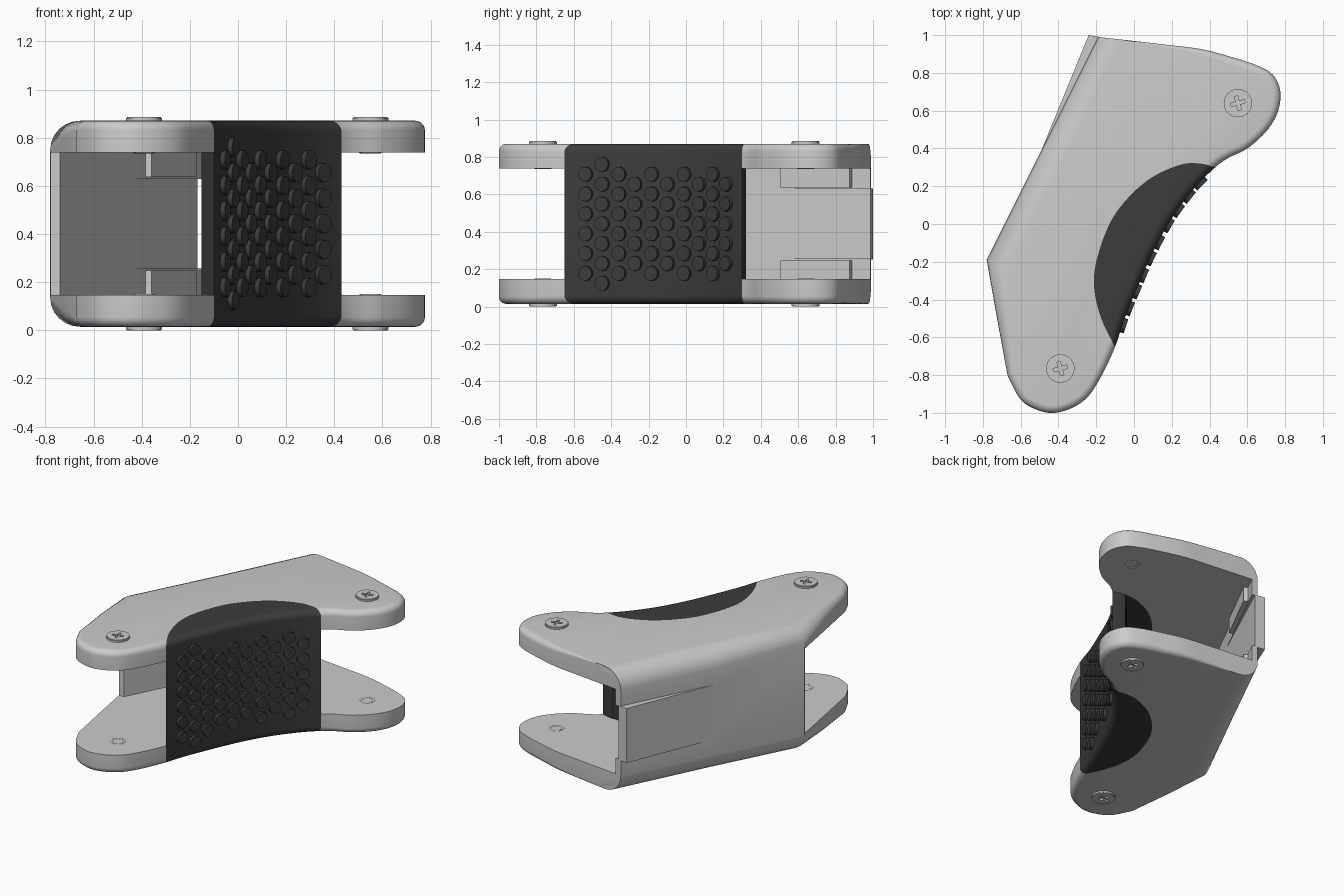
import bpy, bmesh, math
from mathutils import Vector, Matrix

if "Cube" in bpy.data.objects:
    bpy.data.objects.remove(bpy.data.objects["Cube"])

MID = 0.4425          # mirror plane height
HALF = 0.428          # half height of the body
GAP = 0.295           # half height of the inner channel

dark = bpy.data.materials.new("dark_rubber")
dark.diffuse_color = (0.045, 0.045, 0.045, 1)
dark.use_nodes = True
dark.node_tree.nodes["Principled BSDF"].inputs["Base Color"].default_value = dark.diffuse_color


def spline(pts, n=5):
    """Catmull-Rom through points of any dimension."""
    out = []
    for i in range(len(pts) - 1):
        p0, p1 = pts[max(i - 1, 0)], pts[i]
        p2, p3 = pts[i + 1], pts[min(i + 2, len(pts) - 1)]
        for k in range(n):
            t = k / n
            out.append(tuple(0.5 * (2 * b + (c - a) * t + (2 * a - 5 * b + 4 * c - d) * t * t
                                    + (3 * b - a - 3 * c + d) * t ** 3)
                             for a, b, c, d in zip(p0, p1, p2, p3)))
    return out + [tuple(pts[-1])]


def finish(bm, name, mat=None):
    bmesh.ops.remove_doubles(bm, verts=bm.verts, dist=1e-5)
    bmesh.ops.recalc_face_normals(bm, faces=bm.faces)
    me = bpy.data.meshes.new(name)
    bm.to_mesh(me)
    bm.free()
    ob = bpy.data.objects.new(name, me)
    bpy.context.collection.objects.link(ob)
    if mat:
        me.materials.append(mat)
    return ob


def loft(rings, name, mat=None):
    bm = bmesh.new()
    loops = [[bm.verts.new(p) for p in r] for r in rings]
    n = len(loops[0])
    for a, b in zip(loops, loops[1:]):
        for i in range(n):
            bm.faces.new((a[i], a[(i + 1) % n], b[(i + 1) % n], b[i]))
    bm.faces.new(loops[0][::-1])
    bm.faces.new(loops[-1])
    return finish(bm, name, mat)


def prism(pts, z0, z1, name="cutter"):
    return loft([[(p[0], p[1], z) for p in pts] for z in (z0, z1)], name)


def boolean(ob, cutter, op='DIFFERENCE', keep=False):
    m = ob.modifiers.new("bool", 'BOOLEAN')
    m.operation, m.object, m.solver = op, cutter, 'EXACT'
    bpy.context.view_layer.objects.active = ob
    bpy.ops.object.modifier_apply(modifier=m.name)
    if not keep:
        bpy.data.objects.remove(cutter)


def smooth(ob, deg=32):
    bpy.ops.object.select_all(action='DESELECT')
    ob.select_set(True)
    bpy.context.view_layer.objects.active = ob
    bpy.ops.object.shade_smooth_by_angle(angle=math.radians(deg))


# Plan outline, counter-clockwise: (x, y, edge rounding)
pad_front = [(-.1, -.65), (-.05, -.5), (.02, -.33), (.1, -.15), (.2, .03), (.32, .19), (.43, .3)]
wall = [(-.19, .99, .13), (-.485, .4, .13), (-.78, -.19, .12), (-.725, -.5, .07)]
rest = [(-.67, -.8, .04), (-.6, -.93, .04), (-.51, -.985, .04), (-.42, -1, .04),
        (-.32, -.97, .04), (-.24, -.91, .04), (-.17, -.8, .04)]
rest += [(x, y, .045) for x, y in pad_front]
rest += [(x, y, .04) for x, y in [(.5, .35), (.6, .4), (.7, .49), (.76, .59), (.775, .7), (.735, .79),
                                  (.65, .84), (.53, .88)]]
rest += [(.36, .925, .03), (.18, .948, .015), (0, .969, .004)]
outline = wall + spline(rest)


def body_rings():
    pts = [Vector(p[:2]) for p in outline]
    n = len(pts)
    inset = []
    for i in range(n):
        a = (pts[i] - pts[i - 1]).normalized()
        b = (pts[(i + 1) % n] - pts[i]).normalized()
        na, nb = Vector((-a.y, a.x)), Vector((-b.y, b.x))
        m = (na + nb).normalized()
        inset.append(m / max(m.dot(na), .5))
    inset[0] = Vector((1, -.11))         # wall end stays flush with the end face
    steps = [math.radians(15 * k) for k in range(7)]
    rings = []
    for s, angs in ((-1, steps[::-1]), (1, steps)):
        for t in angs:
            rings.append([(*(p + m * o[2] * (1 - math.cos(t))),
                           MID + s * (HALF - o[2] * (1 - math.sin(t))))
                          for p, m, o in zip(pts, inset, outline)])
    return rings


# Outer shell and pad come from the same rounded body, divided by the lens
arc = [(-.1, -.65), (-.17, -.51), (-.21, -.35), (-.2, -.2), (-.13, 0), (-.03, .14),
       (.1, .25), (.25, .315), (.35, .32), (.43, .3)]
lens = prism(spline(arc) + [(.7, .1), (.3, -.7)], -.2, 1.1)
shell = loft(body_rings(), "shell")
pad = loft(body_rings(), "grip_pad", dark)
boolean(shell, lens, keep=True)
boolean(pad, lens, 'INTERSECT')

# Channel through the shell, leaving two side plates and a thin back wall
boolean(shell, prism([(-1.1, -.2), (-.74, -.2), (-.09, 1.1), (1.2, 1.1), (1.2, -1.2), (-1.1, -1.2)],
                     MID - GAP, MID + GAP))

# Hollow behind the pad
front = spline(pad_front)
back = []
for i, p in enumerate(front):
    d = (Vector(front[min(i + 1, len(front) - 1)]) - Vector(front[max(i - 1, 0)])).normalized()
    back.append((p[0] - .078 * d.y, p[1] + .078 * d.x))
boolean(pad, prism([(-.25, -.8)] + back + [(.5, .47), (-.6, .6), (-.6, -.8)], MID - GAP, MID + GAP))

# Raised tapering band on the back wall, recessed inside
boolean(shell, prism([(-.527, .3), (-.24, 1), (-.18, .99), (-.17, .96), (-.5, .31)],
                     MID - .19, MID + .19), 'UNION')
boolean(shell, prism([(-.49, .295), (-.145, 1.04), (-.05, 1.04), (-.4, .3)], MID - .185, MID + .185))
smooth(shell)
smooth(pad)

# Rails inside the back wall beside the recess
for s, name in ((1, "upper_rail"), (-1, "lower_rail")):
    z = sorted((MID + s * .195, MID + s * (GAP + .01)))
    prism([(-.41, .52), (-.36, .505), (-.17, .875), (-.22, .9)], *z, name)

# Grip dots in staggered columns following the pad curve
bm = bmesh.new()
columns = [(-.535, 6), (-.445, 7), (-.355, 6), (-.27, 5), (-.18, 6), (-.095, 5),
           (-.005, 6), (.075, 5), (.15, 6), (.22, 5)]
for y, count in columns:
    k = next(i for i in range(len(front) - 1) if front[i + 1][1] >= y)
    a, b = Vector(front[k]), Vector(front[k + 1])
    p = a.lerp(b, (y - a.y) / (b.y - a.y))
    d = (b - a).normalized()
    rot = Vector((d.y, -d.x, 0)).to_track_quat('Z', 'Y').to_matrix().to_4x4()
    for j in range(count):
        z = MID + (j - (count - 1) / 2) * .106
        place = Matrix.Translation((p.x, p.y, z)) @ rot @ Matrix.Translation((0, 0, .003))
        bmesh.ops.create_cone(bm, cap_ends=True, segments=20, radius1=.04, radius2=.039,
                              depth=.036, matrix=place)
smooth(finish(bm, "grip_dots", dark))

# Cross-head screws on both plates, with a bushing ring on the inner face
for name, x, y in (("upper", .55, .64), ("lower", -.39, -.765)):
    for s, side in ((1, "top"), (-1, "bottom")):
        bm = bmesh.new()
        bmesh.ops.create_cone(bm, cap_ends=True, segments=32, radius1=.075, radius2=.075, depth=.03,
                              matrix=Matrix.Translation((x, y, MID + s * .4275)))
        rims = [e for e in bm.edges if abs(e.verts[0].co.z - e.verts[1].co.z) < 1e-5]
        bmesh.ops.bevel(bm, geom=rims, offset=.004, segments=2, affect='EDGES')
        screw = finish(bm, f"{name}_{side}_screw")
        for turn in (15, 105):
            bm = bmesh.new()
            bmesh.ops.create_cube(bm, size=1, matrix=Matrix.Translation((x, y, MID + s * .4425))
                                  @ Matrix.Rotation(math.radians(turn), 4, 'Z')
                                  @ Matrix.Diagonal((.075, .018, .04, 1)))
            boolean(screw, finish(bm, "cutter"))
        smooth(screw)
        bpy.ops.mesh.primitive_torus_add(major_radius=.04, minor_radius=.009, major_segments=28,
                                         minor_segments=8, location=(x, y, MID + s * (GAP + .006)))
        bpy.context.object.name = f"{name}_{side}_bushing"
        smooth(bpy.context.object, 60)
